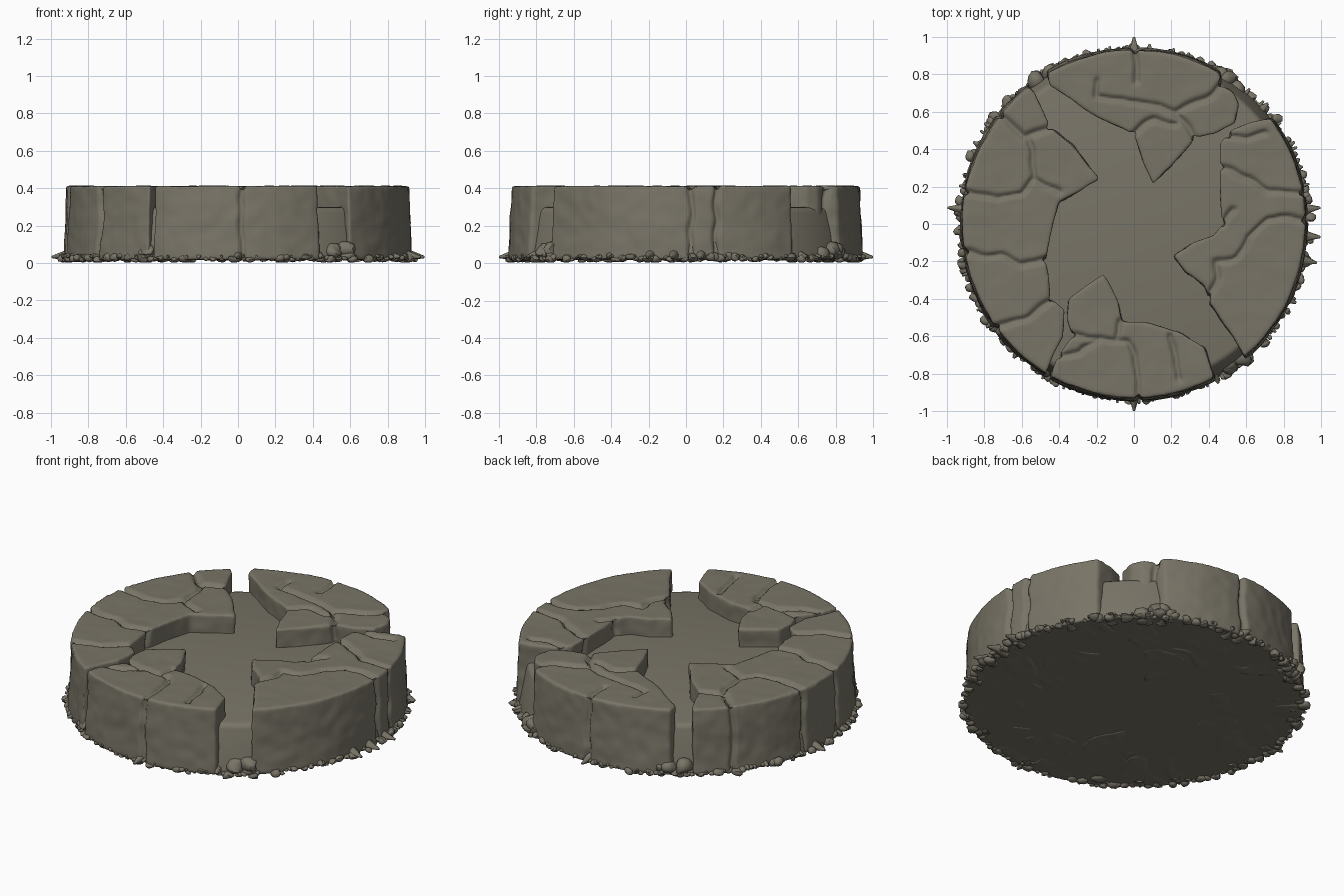
import bpy
import bmesh
import random
from math import radians, cos, sin, exp
from mathutils import Vector, Matrix, noise

random.seed(4)
cube = bpy.data.objects.get("Cube")
if cube:
    bpy.data.objects.remove(cube, do_unlink=True)

TOP = 0.412
FLOOR = 0.30
BASE = 0.02
RIM_X, RIM_Y = 0.915, 0.93

stone = bpy.data.materials.new("weathered stone")
stone.use_nodes = True
stone.diffuse_color = (0.19, 0.175, 0.135, 1)
shader = next(n for n in stone.node_tree.nodes if n.type == 'BSDF_PRINCIPLED')
shader.inputs["Base Color"].default_value = stone.diffuse_color
shader.inputs["Roughness"].default_value = 0.9


def add_object(name, bm):
    """Turn a bmesh into a selected, active stone object."""
    mesh = bpy.data.meshes.new(name)
    bm.to_mesh(mesh)
    bm.free()
    mesh.materials.append(stone)
    obj = bpy.data.objects.new(name, mesh)
    bpy.context.collection.objects.link(obj)
    bpy.ops.object.select_all(action='DESELECT')
    obj.select_set(True)
    bpy.context.view_layer.objects.active = obj
    return obj


def rim_point(angle):
    a = radians(angle)
    return (RIM_X * cos(a), RIM_Y * sin(a))


def distance(p, a, b):
    """Distance from p to the segment a-b in plan."""
    ab = b - a
    t = max(0, min(1, (p - a).dot(ab) / ab.length_squared))
    return (p - a - ab * t).length


def slab(name, start, end, inner, cracks):
    """Rim arc from start to end, closed by inner points, then carved."""
    steps = 30
    arc = [rim_point(start + (end - start) * i / steps) for i in range(steps + 1)]
    bm = bmesh.new()
    face = bm.faces.new([bm.verts.new((x, y, BASE)) for x, y in arc + inner])
    ret = bmesh.ops.extrude_face_region(bm, geom=[face])
    for v in ret["geom"]:
        if isinstance(v, bmesh.types.BMVert):
            v.co.z = TOP
    bmesh.ops.recalc_face_normals(bm, faces=bm.faces)
    bmesh.ops.triangulate(bm, faces=bm.faces)
    obj = add_object(name, bm)

    # Even mesh with worn edges
    remesh = obj.modifiers.new("even mesh", 'REMESH')
    remesh.mode = 'VOXEL'
    remesh.voxel_size = 0.011
    worn = obj.modifiers.new("worn edges", 'SMOOTH')
    worn.factor = 0.5
    worn.iterations = 4
    bpy.ops.object.convert(target='MESH')

    # Cracks, flared foot and uneven surface
    segments = []
    for path in cracks:
        pts = [Vector(p) for p in path]
        segments += list(zip(pts, pts[1:]))
    mesh = obj.data
    normals = [v.normal.copy() for v in mesh.vertices]
    for v, n in zip(mesh.vertices, normals):
        co = v.co.copy()
        plan = co.xy
        wobble = Vector((noise.noise(co * 9), noise.noise(co * 9 + Vector((7, 3, 5)))))
        d = min(distance(plan + wobble * 0.02, a, b) for a, b in segments)
        groove = 0.024 * exp(-(d / 0.014) ** 2)
        lump = 0.007 * noise.noise(co * 5) + 0.004 * noise.noise(co * 14)
        if n.z > 0.7:
            lump *= 0.5
        v.co = co + n * (lump - groove)
        flare = 1 + 0.02 * (TOP - co.z) / TOP
        v.co.x *= flare
        v.co.y *= flare
    bpy.ops.object.shade_smooth()


# Raised slabs around the sunken floor
slab("back_slab", 60, 120,
     [(-.45, .74), (-.2, .57), (0, .48), (.05, .33), (.1, .21), (.2, .31),
      (.33, .46), (.43, .48), (.54, .54), (.56, .64), (.53, .7), (.47, .74)],
     [[(-.2, .68), (.05, .65), (.22, .61), (.33, .46)],
      [(0, 1), (.01, .76)],
      [(.24, .61), (.42, .7), (.48, .75)],
      [(0, .48), (.1, .56), (.22, .54)],
      [(-.2, .68), (-.19, .77)]])

slab("left_slab", -50, 37,
     [(.61, .54), (.52, .5), (.46, .43), (.46, .2), (.47, 0), (.42, -.06),
      (.31, -.1), (.21, -.17), (.28, -.26), (.38, -.33), (.4, -.42), (.54, -.62)],
     [[(.46, .31), (.62, .24), (.72, .18), (.95, .16)],
      [(1, .03), (.72, .03), (.6, -.07), (.55, -.17), (.45, -.2), (.44, -.3), (.4, -.4)],
      [(.48, .47), (.6, .45), (.7, .48)],
      [(.47, 0), (.53, .08)]])

slab("front_slab", 241, 298,
     [(.38, -.66), (.25, -.58), (.08, -.53), (-.06, -.52), (-.08, -.42),
      (-.16, -.27), (-.25, -.33), (-.35, -.4), (-.36, -.5), (-.33, -.6), (-.41, -.71)],
     [[(-.34, -.6), (-.2, -.6), (-.1, -.62), (-.06, -.52)],
      [(-.1, -.62), (-.02, -.62), (.01, -.7), (.03, -1)],
      [(.2, -.6), (.24, -.83)],
      [(-.41, -.7), (-.28, -.69), (-.2, -.6)]])

slab("right_slab", 128, 239,
     [(-.43, -.7), (-.38, -.6), (-.37, -.46), (-.45, -.39), (-.47, -.2), (-.43, 0),
      (-.4, .12), (-.28, .18), (-.19, .24), (-.33, .42), (-.45, .52), (-.53, .7)],
     [[(-.74, .6), (-.58, .46), (-.45, .52)],
      [(-.56, .45), (-.54, .25), (-.6, .17), (-.73, .15), (-1, .18)],
      [(-.54, .24), (-.4, .17)],
      [(-1, -.14), (-.7, -.17), (-.6, -.21), (-.46, -.19)],
      [(-.76, -.56), (-.56, -.5), (-.45, -.4)]])

# Sunken floor, also the underside
bm = bmesh.new()
bmesh.ops.create_cone(bm, cap_ends=True, segments=96, radius1=0.925, radius2=0.875,
                      depth=FLOOR - BASE,
                      matrix=Matrix.Translation((0, 0, (FLOOR + BASE) / 2)))
rim = [e for e in bm.edges if all(v.co.z > 0.2 for v in e.verts)]
bmesh.ops.bevel(bm, geom=rim, offset=0.03, segments=3, profile=0.5, affect='EDGES')
add_object("sunken_floor", bm)
bpy.ops.object.shade_smooth_by_angle(angle=radians(40))


def rock(bm, angle, radius, size, height):
    """A lumpy pebble lying against the foot of the wall."""
    a = radians(angle)
    centre = Vector((radius * cos(a), radius * sin(a), height))
    ret = bmesh.ops.create_icosphere(bm, subdivisions=2, radius=size)
    spin = Matrix.Rotation(random.uniform(0, 6), 3, 'Z')
    for v in ret["verts"]:
        p = spin @ v.co
        p *= 1 + 0.5 * noise.noise(p * 0.9 / size + centre * 20)
        p.z *= 0.75
        v.co = centre + p
        v.co.z = max(v.co.z, 0.004)


# Rubble ring around the foot
bm = bmesh.new()
for i in range(150):
    rock(bm, i * 2.4 + random.uniform(-1, 1), random.uniform(0.91, 0.945),
         random.uniform(0.013, 0.032), random.uniform(0.018, 0.035))
# Larger heaps below the two back gaps and the front gap
for gap in (58, 120, 306, 240):
    for i in range(7):
        rock(bm, gap + random.uniform(-5, 5), random.uniform(0.88, 0.93),
             random.uniform(0.03, 0.055), random.uniform(0.03, 0.08))
add_object("rubble", bm)
bpy.ops.object.shade_smooth_by_angle(angle=radians(45))

# Pointed shards leaning outward
bm = bmesh.new()


def shard(angle, tip, width):
    a = radians(angle)
    out = Vector((cos(a), sin(a), -0.12)).normalized()
    length = tip - 0.87
    turn = out.to_track_quat('Z', 'Y').to_matrix().to_4x4()
    spot = Vector((cos(a), sin(a), 0)) * (0.87 + length / 2) + Vector((0, 0, 0.04))
    bmesh.ops.create_cone(bm, cap_ends=True, segments=8, radius1=width, radius2=0.006,
                          depth=length, matrix=Matrix.Translation(spot) @ turn)


for angle in (90, 5, -4, -12, -90, 175):
    shard(angle, 1.0, 0.042)
for angle in (85, 60, 55, 42, 27, -26, -62, 228, 215, 192, 153, 146, 123, 117):
    shard(angle, 0.965, 0.04)
for i in range(60):
    shard(i * 6 + random.uniform(-2, 2), random.uniform(0.945, 0.965), 0.02)
for v in bm.verts:
    v.co.z = max(v.co.z, 0)
add_object("shards", bm)
bpy.ops.object.shade_smooth_by_angle(angle=radians(50))
